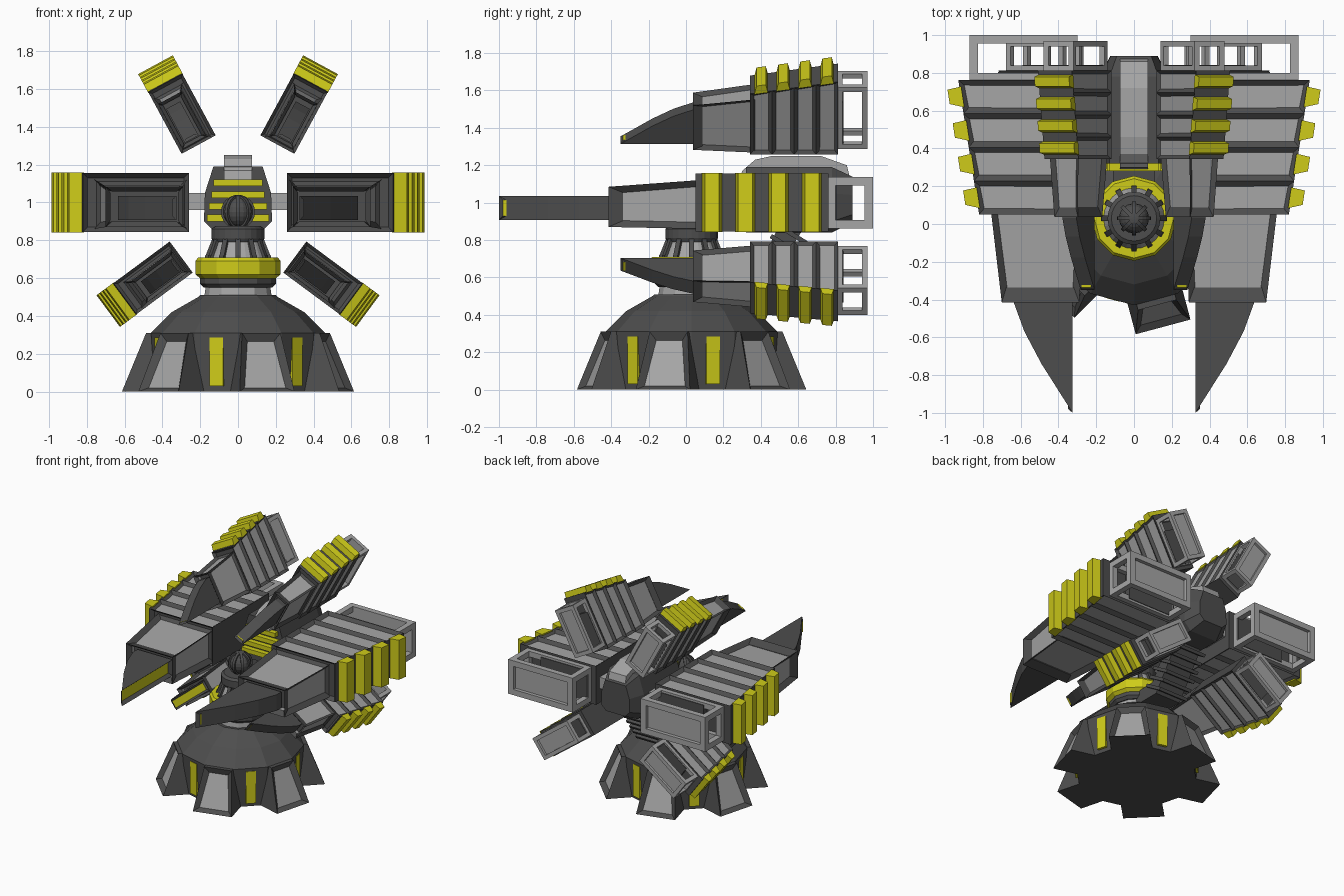
import bpy, bmesh
from math import radians, sin, cos, pi
from mathutils import Matrix, Vector

if "Cube" in bpy.data.objects:
    bpy.data.objects.remove(bpy.data.objects["Cube"])

DARK, LIGHT, YELLOW = 0, 1, 2
MATS = []
for n, c in (("dark_metal", (.075, .075, .075, 1)), ("light_metal", (.38, .38, .38, 1)),
             ("yellow_paint", (.62, .6, .01, 1))):
    m = bpy.data.materials.new(n)
    m.diffuse_color = c
    m.use_nodes = True
    m.node_tree.nodes["Principled BSDF"].inputs["Base Color"].default_value = m.diffuse_color
    MATS.append(m)
AX = .03                                              # y of the turret axis
SIDE = Matrix(((0, 0, 1, 0), (1, 0, 0, 0), (0, 1, 0, 0), (0, 0, 0, 1)))  # (y,z) profile, extruded in x


def emit(name, bm, M=Matrix()):
    bmesh.ops.transform(bm, matrix=M, verts=bm.verts)
    bmesh.ops.recalc_face_normals(bm, faces=bm.faces)
    me = bpy.data.meshes.new(name)
    bm.to_mesh(me)
    bm.free()
    for m in MATS:
        me.materials.append(m)
    ob = bpy.data.objects.new(name, me)
    bpy.context.collection.objects.link(ob)


def skin(bm, rings, mat=DARK):
    """Closed skin over equal-length rings of points; returns (bands, first cap, last cap)."""
    vs = [[bm.verts.new(p) for p in r] for r in rings]
    n = len(vs[0])
    bands = [[bm.faces.new((a[i], a[(i + 1) % n], b[(i + 1) % n], b[i])) for i in range(n)]
             for a, b in zip(vs, vs[1:])]
    caps = [bm.faces.new(vs[0][::-1]), bm.faces.new(vs[-1])]
    fs = [f for b in bands for f in b] + caps
    for f in fs:
        f.material_index = mat
    bmesh.ops.recalc_face_normals(bm, faces=fs)
    return bands, caps[0], caps[1]


def rect(y, u0, u1, v0, v1):                          # sides: 0 bottom, 1 outer, 2 top, 3 inner
    return [(u0, y, v0), (u1, y, v0), (u1, y, v1), (u0, y, v1)]


def box(bm, x0, x1, y0, y1, z0, z1, mat=DARK):
    return skin(bm, [rect(y0, x0, x1, z0, z1), rect(y1, x0, x1, z0, z1)], mat)


def prism(bm, pts, v0, v1, mat=DARK):
    return skin(bm, [[(a, b, v) for a, b in pts] for v in (v0, v1)], mat)


def recess(bm, face, t, d, mat):
    bm.normal_update()
    bmesh.ops.inset_individual(bm, faces=[face], thickness=t, depth=-d)
    face.material_index = mat


def lathe(name, prof, seg, mat=DARK):
    bm = bmesh.new()
    skin(bm, [[(r * cos(2 * pi * i / seg), AX + r * sin(2 * pi * i / seg), z)
               for i in range(seg)] for r, z in prof], mat)
    emit(name, bm)


def spin(a):
    return Matrix.Translation((0, AX, 0)) @ Matrix.Rotation(radians(a), 4, 'Z')


# Base with six buttresses and yellow slits between them
lathe("base", [(.44, 0), (.46, .31), (.35, .42), (.21, .5), (.2, .51)], 12)
for k in range(6):
    bm = bmesh.new()
    s = skin(bm, [[(.38, -w, z), (r, -w, z), (r, w, z), (.38, w, z)]
                  for r, w, z in ((.595, .15, 0), (.475, .105, .31))])
    recess(bm, s[0][0][1], .05, .03, LIGHT)
    emit("base_buttress", bm, spin(-15 + 60 * k))
    bm = bmesh.new()
    box(bm, .40, .446, -.037, .037, .03, .285, YELLOW)
    emit("base_slit", bm, spin(15 + 60 * k))

# Neck
lathe("neck_foot", [(.18, .49), (.17, .56)], 12, LIGHT)
lathe("neck_flange", [(.18, .55), (.2, .57), (.2, .61)], 12)
lathe("neck_collar", [(.19, .59), (.225, .62), (.225, .69), (.21, .71)], 12, YELLOW)
lathe("neck_cone", [(.165, .70), (.12, .81)], 24, LIGHT)
lathe("neck_ring", [(.13, .79), (.14, .81), (.14, .86), (.12, .875)], 24)
for k in range(12):
    bm = bmesh.new()
    skin(bm, [rect(-.014, .14, .175, .70, .72), rect(.014, .14, .175, .70, .72)])
    skin(bm, [[(r - .04, -.014, z), (r, -.014, z), (r, .014, z), (r - .04, .014, z)]
              for r, z in ((.175, .71), (.135, .81))])
    emit("neck_rib", bm, spin(30 * k))

# Ball on the neck, wrapped in hoops
bm = bmesh.new()
bmesh.ops.create_uvsphere(bm, u_segments=16, v_segments=10, radius=.08)
emit("head_ball", bm, Matrix.Translation((0, AX, .95)))
for k in range(4):
    bm = bmesh.new()
    N = 24
    vs = [[bm.verts.new((r * cos(2 * pi * i / N), y, r * sin(2 * pi * i / N))) for i in range(N)]
          for r, y in ((.077, -.01), (.09, -.01), (.09, .01), (.077, .01))]
    for j in range(4):
        for i in range(N):
            a, b, h = vs[j], vs[(j + 1) % 4], (i + 1) % N
            bm.faces.new((a[i], a[h], b[h], b[i]))
    emit("ball_hoop", bm, Matrix.Translation((0, AX, .95)) @ Matrix.Rotation(k * pi / 4, 4, 'Z'))

# Central body, top fin, yellow front stripes
half = [(.12, .84), (.18, .9), (.175, 1.05), (.13, 1.19)]
loop = half + [(-x, z) for x, z in reversed(half)]
bm = bmesh.new()
skin(bm, [[(x * k, y, 1.02 + (z - 1.02) * k) for x, z in loop]
          for y, k in ((.32, 1), (.78, 1), (.89, .7))])
emit("body", bm)
bm = bmesh.new()
prism(bm, [(.29, 1.12), (.30, 1.17), (.37, 1.23), (.46, 1.25), (.72, 1.25), (.86, 1.2), (.88, 1.12)],
      -.075, .075, LIGHT)
emit("body_fin", bm, SIDE)
for i in range(4):
    bm = bmesh.new()
    w, z = .165 - .012 * i, .90 + .062 * i
    box(bm, -w, w, .28, .34, z, z + .035, YELLOW)
    emit("body_stripe", bm)
bm = bmesh.new()
box(bm, -.28, .28, .5, .72, .96, 1.05, LIGHT)
emit("pod_crossbar", bm)

# Ribbed arm from the neck up to the body
bm = bmesh.new()
prism(bm, [(.10, .50), (.38, .50), (.57, .77), (.64, .88), (.50, .88), (.44, .76), (.34, .61), (.10, .6)],
      -.11, .11)
emit("support_arm", bm, SIDE)
for i in range(6):
    bm = bmesh.new()
    box(bm, -.13, .13, -.09, .09, -.012, .012)
    t = i / 5
    emit("arm_rib", bm, Matrix.Translation((0, .37 + .2 * t, .55 + .28 * t)) @ Matrix.Rotation(radians(-32), 4, 'X'))


def edge(y):                                          # outer edge of the rear hull
    return .57 + (y - .05) * .155


def pod(prefix, M):
    # Rear hull with grooves
    bm = bmesh.new()
    ys = [.05 + .178 * i for i in range(5)]
    bands, front, back = skin(bm, [rect(y, .01, edge(y), -.155, .155) for y in ys])
    for b in bands:
        for side in (0, 2):
            recess(bm, b[side], .042, .022, LIGHT)
    recess(bm, front, .035, .03, DARK)
    box(bm, .06, .47, .75, .805, -.12, .12)
    emit(prefix + "_rear_hull", bm, M)
    # Yellow outer ribs
    for a, b in zip(ys, ys[1:]):
        y = (a + b) / 2
        bm = bmesh.new()
        prism(bm, [(edge(y + d) + o, y + d) for d, o in ((-.055, -.01), (-.038, .065), (.038, .065), (.055, -.01))],
              -.158, .158, YELLOW)
        emit(prefix + "_yellow_rib", bm, M)
    # Middle hull with windows
    bm = bmesh.new()
    bands, front, back = skin(bm, [rect(-.415, .04, .45, -.13, .085), rect(.09, .02, .51, -.14, .122)])
    for side in range(4):
        recess(bm, bands[0][side], .05, .03, LIGHT)
    recess(bm, front, .03, .08, DARK)
    emit(prefix + "_mid_hull", bm, M)
    # Claw with yellow inner panel
    bm = bmesh.new()
    bands, a, b = prism(bm, [(.075, -.36), (.075, -1), (.24, -.74), (.33, -.57), (.385, -.42), (.385, -.36)],
                        -.092, .035)
    recess(bm, bands[0][0], .03, .025, YELLOW)
    emit(prefix + "_claw", bm, M)
    # Open rear frame with back panel
    bm = bmesh.new()
    t, u0, u1, v = .045, .05, .62, .137
    for y0, y1 in ((.755, .80), (.955, 1)):
        for a in (u0, u1 - t):
            box(bm, a, a + t, y0, y1, -v, v, LIGHT)
        for c in (-v, v - t):
            box(bm, u0 + t, u1 - t, y0, y1, c, c + t, LIGHT)
    for a in (u0, u1 - t):
        for c in (-v, v - t):
            box(bm, a, a + t, .80, .955, c, c + t, LIGHT)
    box(bm, u0 + t, u1 - t, .957, .972, t - v, v - t, LIGHT)
    emit(prefix + "_rear_frame", bm, M)


# Six pods: large sides, smaller upper and lower pairs
for name, ang, org, s in (("side_pod", 0, (.25, 0, 1), 1), ("upper_pod", 61.6, (.205, .31, 1.30), .66),
                          ("lower_pod", -36.5, (.295, .31, .715), .66)):
    M = Matrix.Translation(org) @ Matrix.Rotation(-radians(ang), 4, 'Y') @ Matrix.Scale(s, 4)
    pod("right_" + name, M)
    pod("left_" + name, Matrix.Diagonal((-1, 1, 1, 1)) @ M)
